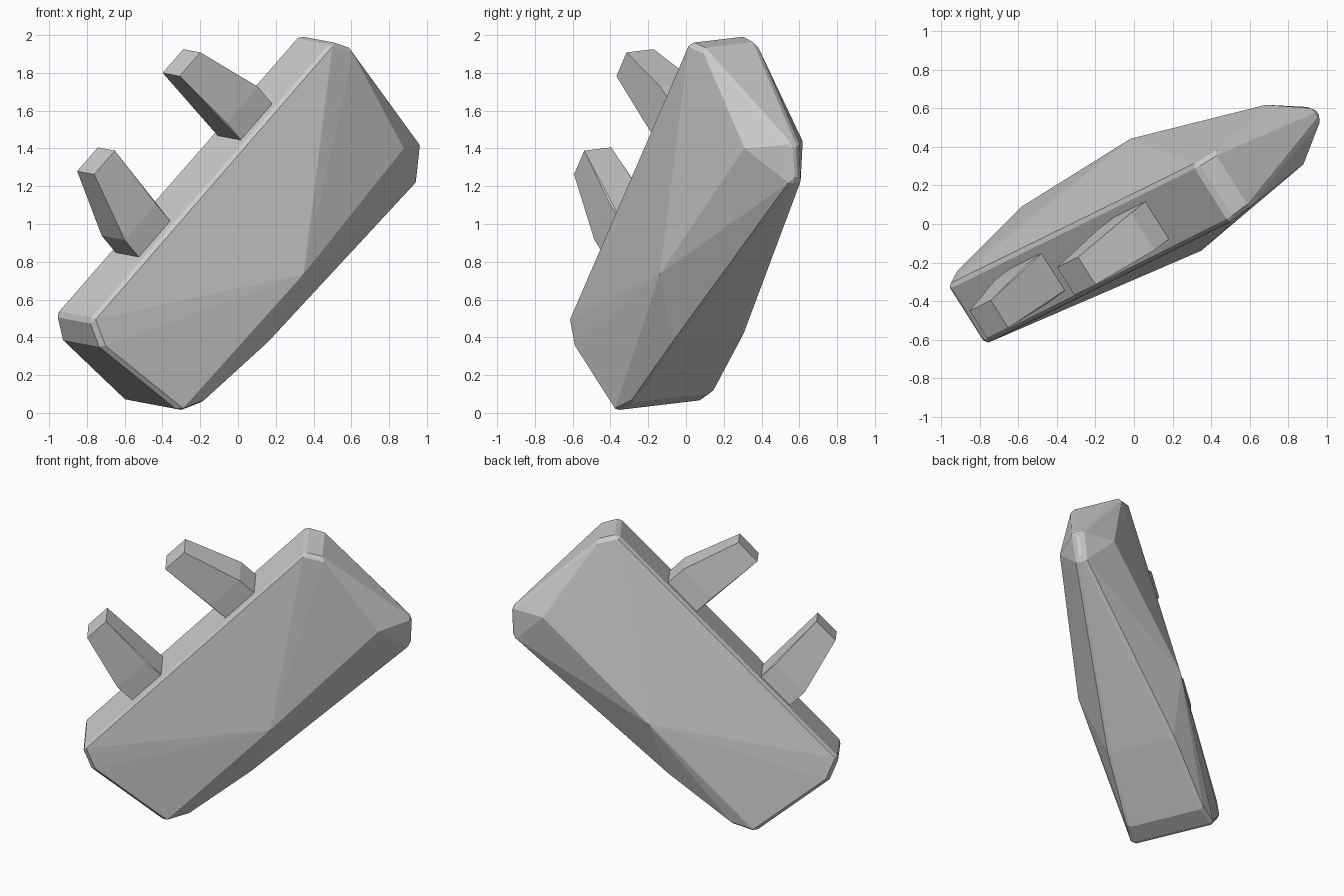
import bpy, bmesh
from mathutils import Vector, Matrix

if "Cube" in bpy.data.objects:
    bpy.data.objects.remove(bpy.data.objects["Cube"])

# Tilted local frame: u = length, v = towards the prongs, t = thickness
u = Vector((0.624, 0.309, 0.717)).normalized()
t = Vector((-0.53, 0.84, 0.1))
t = (t - u * t.dot(u)).normalized()
v = u.cross(t)
frame = Matrix((u, v, t)).transposed().to_4x4()
frame.translation = Vector((0, 0, 1)) + t * 0.017


def hull_object(name, half_points, bevel):
    """Convex hull of (u, v, half thickness) points mirrored in thickness."""
    bm = bmesh.new()
    for a, b, c in half_points:
        for s in (-1, 1):
            bm.verts.new(frame @ Vector((a, b, s * c)))
    res = bmesh.ops.convex_hull(bm, input=bm.verts[:])
    loose = [x for x in bm.verts if not x.link_faces]
    bmesh.ops.delete(bm, geom=loose, context='VERTS')
    bmesh.ops.dissolve_limit(bm, angle_limit=0.03, verts=bm.verts[:], edges=bm.edges[:])
    bmesh.ops.recalc_face_normals(bm, faces=bm.faces[:])
    me = bpy.data.meshes.new(name)
    bm.to_mesh(me)
    bm.free()
    ob = bpy.data.objects.new(name, me)
    bpy.context.collection.objects.link(ob)
    if bevel:
        m = ob.modifiers.new("soft_edges", 'BEVEL')
        m.width, m.segments = bevel, 1
        m.limit_method, m.angle_limit = 'ANGLE', 0.6
    return ob


# Main body: flat top band, bulging belly, narrow keel at the far end
hull_object("body", [
    (-1.045, 0.37, 0.18), (1.01, 0.37, 0.175),      # top band
    (-1.105, 0.23, 0.20), (1.068, 0.262, 0.17),     # upper end chamfers
    (-1.02, -0.34, 0.275), (-0.89, -0.415, 0.255),  # blunt end
    (-0.015, -0.32, 0.345),                         # belly bulge
    (-0.38, -0.495, 0.22),                          # underside
    (0.932, -0.364, 0.183),                         # cheek of the narrow end
    (1.076, -0.51, 0.03), (0.93, -0.638, 0.03),     # narrow end
], 0.02)

# Two prongs, mirrored along the length and leaning to the middle
for side, name in ((-1, "lower_prong"), (1, "upper_prong")):
    hull_object(name, [(side * a - 0.02, b, c) for a, b, c in (
        (0.30, 0.33, 0.115), (0.565, 0.33, 0.115),
        (0.30, 0.50, 0.115), (0.565, 0.50, 0.115),
        (0.275, 0.88, 0.085), (0.45, 0.88, 0.085))]
        if side > 0 else
        [(-a - 0.02, b, c) for a, b, c in (
        (0.30, 0.33, 0.115), (0.565, 0.33, 0.115),
        (0.30, 0.50, 0.115), (0.565, 0.50, 0.115),
        (0.275, 0.88, 0.085), (0.45, 0.88, 0.085))], 0)
